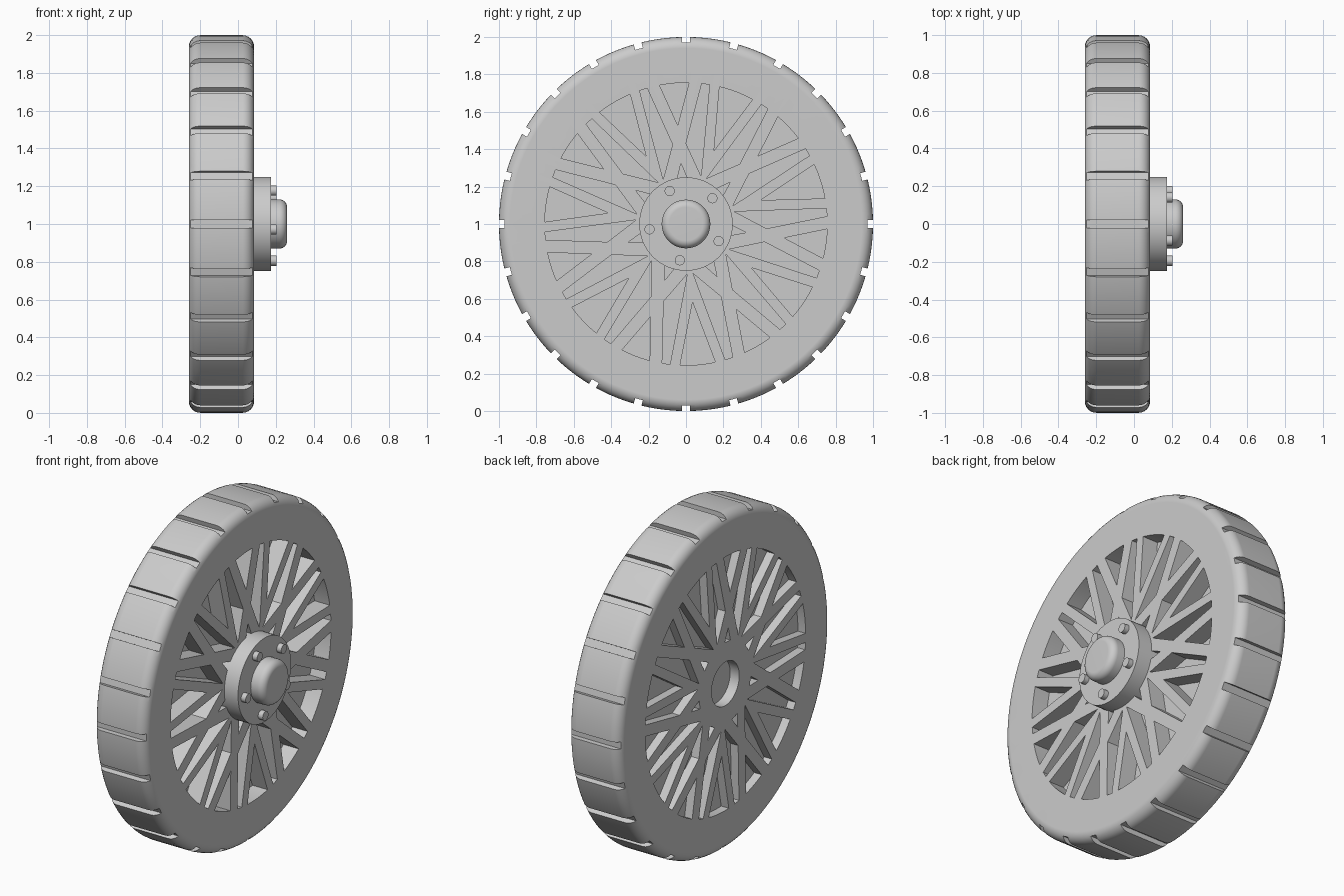
import bpy, bmesh
from math import sin, cos, pi, radians

cube = bpy.data.objects.get("Cube")
if cube:
    bpy.data.objects.remove(cube, do_unlink=True)

grey = bpy.data.materials.new("plain grey")
grey.use_nodes = True
grey.diffuse_color = (0.6, 0.6, 0.6, 1)
grey.node_tree.nodes["Principled BSDF"].inputs["Base Color"].default_value = (0.6, 0.6, 0.6, 1)

BACK, FACE = -0.26, 0.085      # side planes of the wheel
RIM, HUB = 0.755, 0.25         # radii of the spoked zone
SECTOR = 360 / 7


def finish(bm, name):
    bmesh.ops.recalc_face_normals(bm, faces=bm.faces[:])
    mesh = bpy.data.meshes.new(name)
    bm.to_mesh(mesh)
    bm.free()
    mesh.materials.append(grey)
    obj = bpy.data.objects.new(name, mesh)
    obj.location.z = 1
    bpy.context.collection.objects.link(obj)
    return obj


def polar(x, angle, r):
    """Point on the wheel; angle in degrees from the top towards +y."""
    a = radians(angle)
    return (x, r * sin(a), r * cos(a))


def lathe(name, profile, steps):
    """Revolve (x, radius) points about the wheel axis."""
    bm = bmesh.new()
    vs = [bm.verts.new((x, 0, r)) for x, r in profile]
    es = [bm.edges.new(pair) for pair in zip(vs, vs[1:])]
    bmesh.ops.spin(bm, geom=vs + es, cent=(0, 0, 0), axis=(1, 0, 0),
                   angle=2 * pi, steps=steps, use_merge=True)
    bmesh.ops.remove_doubles(bm, verts=bm.verts[:], dist=1e-5)
    return finish(bm, name)


def fillet(cx, cr, radius, start, end, n=6):
    """Arc of profile points, angles measured from +x towards larger radius."""
    return [(cx + radius * cos(a), cr + radius * sin(a))
            for a in (radians(start + (end - start) * i / n) for i in range(n + 1))]


def prism(bm, points, x0, x1):
    """Extrude a polygon of (angle, radius) points along the axis."""
    low = [bm.verts.new(polar(x0, a, r)) for a, r in points]
    high = [bm.verts.new(polar(x1, a, r)) for a, r in points]
    bm.faces.new(low)
    bm.faces.new(high)
    for i in range(len(low)):
        j = (i + 1) % len(low)
        bm.faces.new((low[i], low[j], high[j], high[i]))


def wedge(axis, half, apex):
    arc = [(axis + half * (i / 4 - 1), RIM) for i in range(9)]
    return arc + [(axis, apex)]


def cut(target, bm, name):
    cutter = finish(bm, name)
    cutter.hide_render = True
    mod = target.modifiers.new(name, "BOOLEAN")
    mod.operation = "DIFFERENCE"
    mod.solver = "EXACT"
    mod.object = cutter
    select(target)
    bpy.ops.object.modifier_apply(modifier=name)
    bpy.data.objects.remove(cutter, do_unlink=True)


def select(obj):
    bpy.ops.object.select_all(action="DESELECT")
    obj.select_set(True)
    bpy.context.view_layer.objects.active = obj


def smooth(obj):
    select(obj)
    bpy.ops.object.shade_smooth_by_angle(angle=radians(30))
    mod = obj.modifiers.new("even shading", "WEIGHTED_NORMAL")
    mod.keep_sharp = True


# Wheel body: rounded tyre, flat sides and a shallow bore in the back
R = 0.06
body = lathe("wheel_body",
             [(BACK + 0.06, 0), (BACK + 0.06, 0.13), (BACK, 0.13)]
             + fillet(BACK + R, 1 - R, R, 180, 90)
             + fillet(FACE - R, 1 - R, R, 90, 0)
             + [(FACE, 0)], 120)

# Crossed spokes: openings sunk into both sides, leaving a thin web
openings = []
for k in range(7):
    a = -4.8 + k * SECTOR
    openings.append(wedge(a, 6, 0.53))
    openings.append(wedge(a + SECTOR / 2, 7.2, 0.42))
    openings.append([(a, 0.325), (a + 6.2, HUB - 0.004), (a - 6.2, HUB - 0.004)])
    for s in (-1, 1):
        openings.append([(a + s * da, r) for da, r in
                         ((11.2, RIM), (14.4, RIM), (22.3, 0.268), (4.8, 0.431))])
for name, x0, x1 in (("front_openings", FACE - 0.1, FACE + 0.1),
                     ("back_openings", BACK - 0.1, BACK + 0.05)):
    bm = bmesh.new()
    for points in openings:
        prism(bm, points, x0, x1)
    cut(body, bm, name)

# Tread grooves across the tyre
bm = bmesh.new()
for k in range(24):
    a = k * 15
    prism(bm, [(a - 1.25, 0.97), (a + 1.25, 0.97), (a + 1.2, 1.05), (a - 1.2, 1.05)],
          BACK - 0.1, FACE + 0.1)
cut(body, bm, "tread_grooves")
smooth(body)

# Hub flange with a rounded centre cap
smooth(lathe("hub_and_cap",
             [(-0.05, 0), (-0.05, HUB), (0.175, HUB), (0.175, 0.13)]
             + fillet(0.22, 0.09, 0.04, 90, 0) + [(0.26, 0)], 64))

# Five wheel bolts
for k in range(5):
    bolt = lathe("wheel_bolt", [(0.15, 0), (0.15, 0.027), (0.205, 0.027), (0.205, 0)], 24)
    x, y, z = polar(0, 45.7 + 72 * k, 0.197)
    bolt.location = (x, y, 1 + z)
    smooth(bolt)
